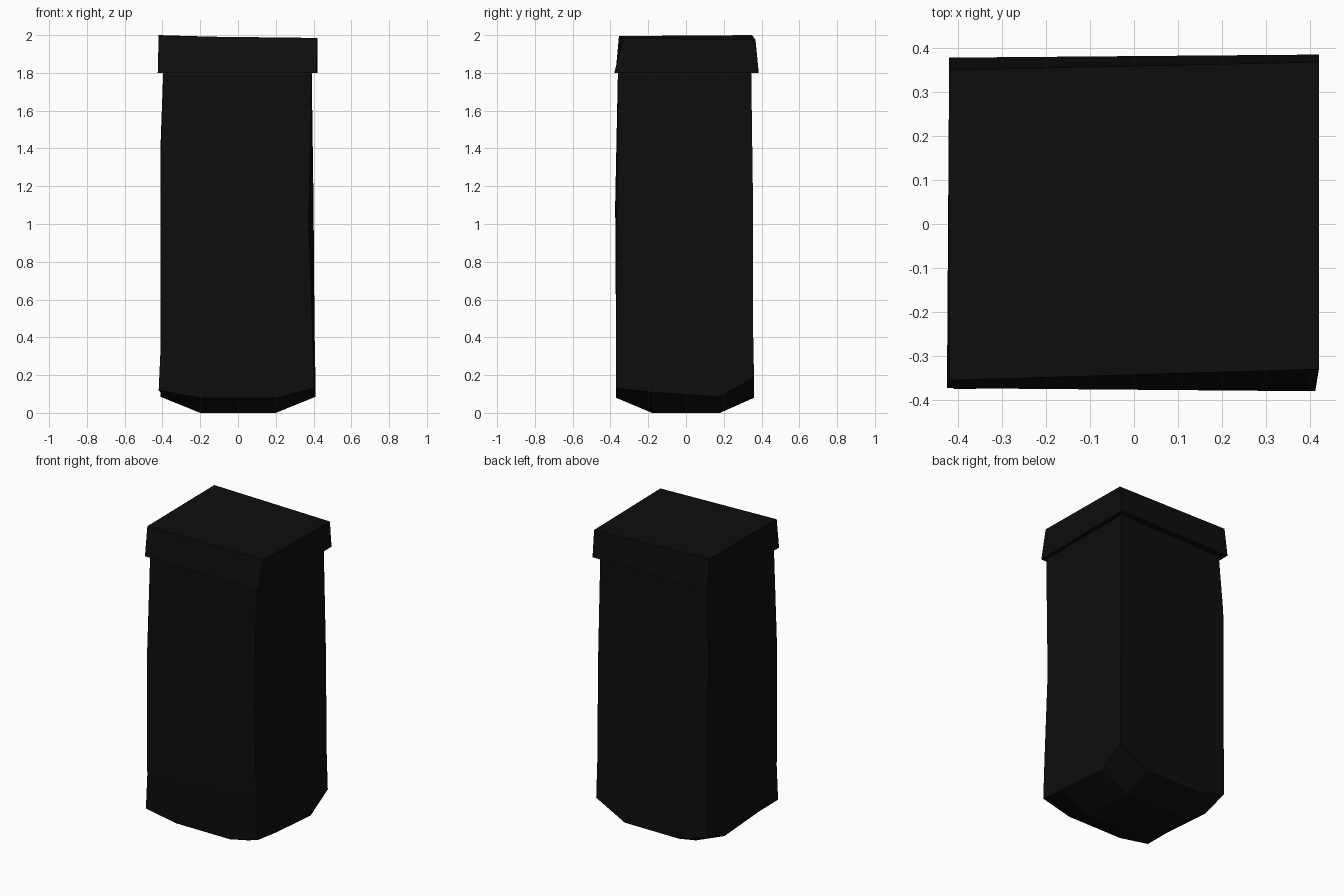
import bpy

old = bpy.data.objects.get("Cube")
if old:
    bpy.data.objects.remove(old, do_unlink=True)

black = bpy.data.materials.new("near black")
black.use_nodes = True
colour = (0.004, 0.004, 0.004, 1)
black.diffuse_color = colour
black.node_tree.nodes["Principled BSDF"].inputs["Base Color"].default_value = colour


def make_object(name, verts, faces):
    mesh = bpy.data.meshes.new(name)
    mesh.from_pydata(verts, [], faces)
    mesh.materials.append(black)
    obj = bpy.data.objects.new(name, mesh)
    bpy.context.collection.objects.link(obj)
    return obj


def side_quads(levels):
    """Side faces joining stacked rings of four corners, lowest ring first."""
    return [(4 * k + i, 4 * k + (i + 1) % 4, 4 * k + 4 + (i + 1) % 4, 4 * k + 4 + i)
            for k in range(levels - 1) for i in range(4)]


# Corner order in every ring: front -x, front +x, back +x, back -x
SIGNS = [(-1, -1), (1, -1), (1, 1), (-1, 1)]

# Body: slightly uneven hand-shaped column
rings = [
    [(-.42, -.37, .12), (.405, -.37, .13), (.41, .36, .19), (-.41, .355, .14)],
    [(-.41, -.37, .34), (.395, -.37, .42), (.405, .355, .45), (-.41, .355, .42)],
    [(-.41, -.375, 1.1), (.375, -.365, 1.0), (.40, .355, 1.1), (-.41, .35, 1.42)],
    [(-.395, -.36, 1.83), (.39, -.36, 1.83), (.39, .345, 1.83), (-.385, .335, 1.83)],
]
verts = [p for ring in rings for p in ring]
faces = side_quads(len(rings))[4:]
faces.append((12, 13, 14, 15))

# Tapered foot: two points along each lower edge and a small flat base
base = len(verts)
verts += [(.2 * sx, .18 * sy, 0) for sx, sy in SIGNS]
edge = len(verts)
for i, (sx, sy) in enumerate(SIGNS):
    verts += [(.2 * sx, .37 * sy if sy < 0 else .36, .08),
              (.41 * sx, .18 * sy, .11 if sy < 0 else .085)]
faces.append((base + 3, base + 2, base + 1, base))
for i in range(4):
    j = (i + 1) % 4
    # Along front and back the x-edge points are used, along the sides the y-edge points
    a, b = edge + 2 * i + i % 2, edge + 2 * j + i % 2
    prev = edge + 2 * i + (i + 1) % 2
    faces.append((base + i, base + j, b, a))
    faces.append((i, prev, base + i, a))
    faces.append((i, a, b, j, 4 + j, 4 + i))
make_object("body", verts, faces)

# Lid: overhanging cap with a gently tilted top
lid = [(-.425, -.373, 1.8), (.412, -.38, 1.8), (.42, .385, 1.8), (-.42, .378, 1.8),
       (-.42, -.355, 1.995), (.42, -.33, 1.985), (.42, .368, 1.975), (-.42, .35, 2.0)]
make_object("lid", lid, side_quads(2) + [(3, 2, 1, 0), (4, 5, 6, 7)])
